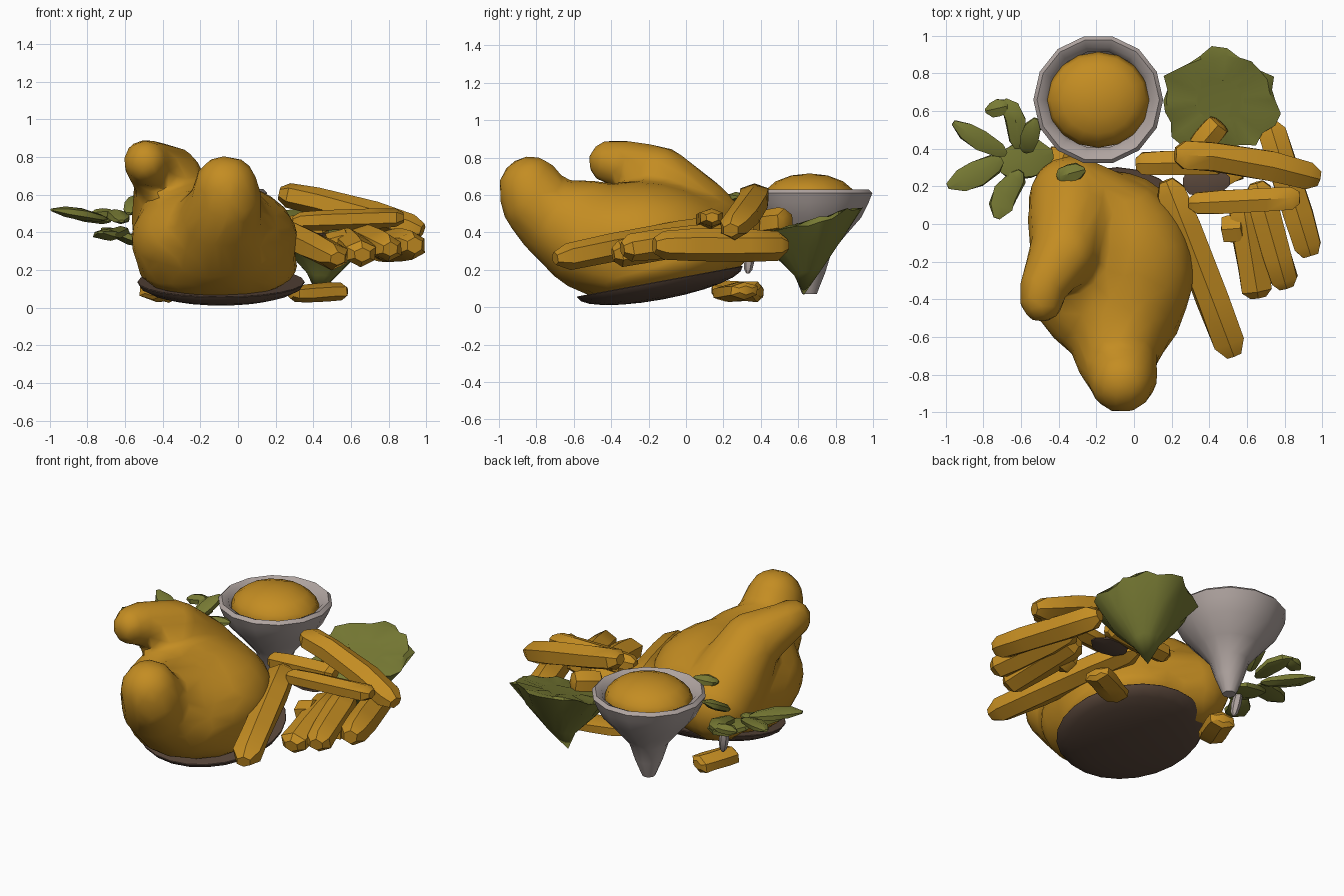
import bpy, bmesh, math, random
from mathutils import Vector, Matrix

if "Cube" in bpy.data.objects:
    bpy.data.objects.remove(bpy.data.objects["Cube"])
random.seed(4)

def mat(name, c):
    m = bpy.data.materials.new(name)
    m.diffuse_color = (*c, 1)
    m.use_nodes = True
    m.node_tree.nodes["Principled BSDF"].inputs["Base Color"].default_value = m.diffuse_color
    return m

GOLD = mat("roast gold", (0.55, 0.265, 0.016))
GREEN = mat("leaf green", (0.19, 0.20, 0.035))
GREY = mat("cup grey", (0.43, 0.37, 0.35))
BROWN = mat("dark brown", (0.10, 0.062, 0.043))

def finish(bm, name, m, angle=40):
    bmesh.ops.recalc_face_normals(bm, faces=bm.faces)
    me = bpy.data.meshes.new(name)
    bm.to_mesh(me)
    bm.free()
    o = bpy.data.objects.new(name, me)
    bpy.context.collection.objects.link(o)
    me.materials.append(m)
    bpy.ops.object.select_all(action='DESELECT')
    o.select_set(True)
    bpy.context.view_layer.objects.active = o
    if angle:
        bpy.ops.object.shade_smooth_by_angle(angle=math.radians(angle))
    return o

def ball(bm, c, r, seg=20, rot=None):
    r = r if isinstance(r, tuple) else (r, r, r)
    M = Matrix.Translation(c) @ (rot or Matrix()) @ Matrix.Diagonal((*r, 1))
    bmesh.ops.create_uvsphere(bm, u_segments=seg, v_segments=seg // 2, radius=1, matrix=M)

def chain(bm, pts):
    # overlapping balls blended between key points (x, y, z, r)
    for a, b in zip(pts, pts[1:]):
        for i in range(7):
            p = Vector(a).lerp(Vector(b), i / 6)
            ball(bm, p[:3], p[3])

def bar(name, m, pts, w, h, profile, n=6, jit=0.0):
    # faceted bar swept along pts; profile = (position along, width factor)
    bm = bmesh.new()
    pts = [Vector(p) for p in pts]
    rings = []
    for t, k in profile:
        f = t * (len(pts) - 1)
        i = min(int(f), len(pts) - 2)
        d = (pts[i + 1] - pts[i]).normalized()
        side = d.cross(Vector((0, 0, 1))).normalized()
        up = side.cross(d)
        c = pts[i].lerp(pts[i + 1], f - i)
        ring = []
        for s in range(n):
            a = 2 * math.pi * (s + 0.5) / n
            j = 1 + random.uniform(-jit, jit)
            ring.append(bm.verts.new(c + side * math.cos(a) * w * k * j + up * math.sin(a) * h * k * j))
        rings.append(ring)
    for A, B in zip(rings, rings[1:]):
        for s in range(n):
            bm.faces.new((A[s], A[(s + 1) % n], B[(s + 1) % n], B[s]))
    bm.faces.new(rings[0])
    bm.faces.new(rings[-1])
    return finish(bm, name, m, 35)

TILT = Matrix.Rotation(math.radians(10.5), 4, 'X')

# roast bird body with two raised drumsticks
bm = bmesh.new()
ball(bm, (-0.125, -0.25, 0.36), (0.445, 0.49, 0.315), 32)
ball(bm, (-0.11, -0.17, 0.225), (0.43, 0.46, 0.17), 32, TILT)
ball(bm, (-0.09, -0.42, 0.33), (0.36, 0.36, 0.27), 32)
chain(bm, [(-0.33, 0.04, 0.46, 0.24), (-0.37, -0.15, 0.68, 0.185), (-0.485, -0.33, 0.77, 0.125),
           (-0.49, -0.405, 0.775, 0.12)])
chain(bm, [(-0.08, -0.5, 0.38, 0.30), (-0.10, -0.69, 0.46, 0.22), (-0.06, -0.80, 0.56, 0.19),
           (-0.065, -0.83, 0.635, 0.175)])
chain(bm, [(-0.05, 0.0, 0.35, 0.24), (-0.33, 0.13, 0.38, 0.235)])
body = finish(bm, "roast_body", GOLD, 0)
md = body.modifiers.new("blend", 'REMESH')
md.mode = 'VOXEL'
md.voxel_size = 0.03
md = body.modifiers.new("soften", 'SMOOTH')
md.iterations = 5
md.factor = 0.5
md = body.modifiers.new("facet", 'DECIMATE')
md.ratio = 0.08
for md in list(body.modifiers):
    bpy.ops.object.modifier_apply(modifier=md.name)
bpy.ops.object.shade_smooth_by_angle(angle=math.radians(40))

# dark browned underside: lower half of a tilted shallow dish
bm = bmesh.new()
O = Vector((-0.09, -0.14, 0.135))
ball(bm, O, (0.445, 0.45, 0.095), 24, TILT)
bmesh.ops.bisect_plane(bm, geom=bm.verts[:] + bm.edges[:] + bm.faces[:], plane_co=O + Vector((0, 0, 0.004)),
                       plane_no=TILT.to_3x3() @ Vector((0, 0, 1)), clear_outer=True)
bmesh.ops.holes_fill(bm, edges=bm.edges[:], sides=0)
finish(bm, "browned_base", BROWN)

# funnel cup, lathed
CX, CY, N = -0.19, 0.66, 14
prof = [(0.04, 0.07), (0.085, 0.18), (0.12, 0.29), (0.195, 0.38), (0.285, 0.48), (0.325, 0.56),
        (0.345, 0.61), (0.325, 0.63), (0.285, 0.61), (0.26, 0.56)]
bm = bmesh.new()
rings = [[bm.verts.new((CX + r * math.cos(2 * math.pi * i / N), CY + r * math.sin(2 * math.pi * i / N), z))
          for i in range(N)] for r, z in prof]
for A, B in zip(rings, rings[1:]):
    for i in range(N):
        bm.faces.new((A[i], A[(i + 1) % N], B[(i + 1) % N], B[i]))
bm.faces.new(rings[0])
finish(bm, "sauce_cup", GREY)

# domed filling of the cup
bm = bmesh.new()
ball(bm, (CX, CY, 0.57), (0.275, 0.255, 0.145), 16)
bmesh.ops.bisect_plane(bm, geom=bm.verts[:] + bm.edges[:] + bm.faces[:], plane_co=(0, 0, 0.562),
                       plane_no=(0, 0, -1), clear_outer=True)
finish(bm, "cup_filling", GOLD)

# ragged lettuce cone, tilted rim
bm = bmesh.new()
N = 26
tip = bm.verts.new((0.42, 0.63, 0.065))
def leaf_ring(k, lift, rag):
    out = []
    for i in range(N):
        a = 2 * math.pi * i / N
        f = k * (1 + rag * random.uniform(-1, 1))
        y = 0.655 + 0.275 * f * math.sin(a)
        out.append(bm.verts.new((0.455 + 0.325 * f * math.cos(a), y,
                                 lift + 0.28 * (y - 0.65) + rag * 0.2 * random.uniform(-1, 1))))
    return out
rings = [leaf_ring(0.28, 0.19, 0.02), leaf_ring(0.68, 0.33, 0.03), leaf_ring(0.97, 0.45, 0.1),
         leaf_ring(0.85, 0.46, 0.04), leaf_ring(0.4, 0.45, 0.04)]
for i in range(N):
    j = (i + 1) % N
    bm.faces.new((tip, rings[0][i], rings[0][j]))
    for A, B in zip(rings, rings[1:]):
        bm.faces.new((A[i], A[j], B[j], B[i]))
bm.faces.new(rings[-1])
finish(bm, "lettuce", GREEN, 40)

# herb sprig leaves: path, half width
LEAF = [(0, 0.25), (0.12, 0.75), (0.45, 1), (0.75, 0.9), (1, 0.25)]
herbs = [
    ([(-0.68, 0.37, 0.46), (-0.83, 0.45, 0.49), (-0.96, 0.54, 0.52)], 0.06),
    ([(-0.62, 0.40, 0.46), (-0.63, 0.57, 0.49), (-0.69, 0.66, 0.50)], 0.06),
    ([(-0.66, 0.63, 0.50), (-0.79, 0.60, 0.49)], 0.05),
    ([(-0.70, 0.34, 0.47), (-0.85, 0.26, 0.50), (-0.99, 0.20, 0.52)], 0.075),
    ([(-0.60, 0.28, 0.42), (-0.69, 0.15, 0.38), (-0.73, 0.03, 0.40)], 0.075),
    ([(-0.72, 0.30, 0.42), (-0.56, 0.35, 0.36), (-0.43, 0.37, 0.34)], 0.11),
    ([(-0.58, 0.38, 0.50), (-0.52, 0.56, 0.60)], 0.055),
    ([(-0.41, 0.25, 0.58), (-0.26, 0.29, 0.59)], 0.055),
]
for i, (p, w) in enumerate(herbs):
    bar(f"herb_leaf_{i + 1}", GREEN, p, w, 0.03, LEAF, 6, 0.12)
bar("herb_stem", GREY, [(-0.50, 0.33, 0.18), (-0.53, 0.35, 0.36)], 0.03, 0.03, LEAF)

# fries and small crumbs: path, half width, half height
FRY = [(0, 0.45), (0.07, 0.9), (0.3, 1), (0.7, 1), (0.93, 0.95), (1, 0.5)]
fries = [
    ([(0.22, 0.37, 0.61), (0.55, 0.35, 0.54), (0.98, 0.24, 0.41)], 0.09, 0.075),
    ([(0.01, 0.32, 0.41), (0.48, 0.33, 0.43)], 0.075, 0.065),
    ([(0.29, 0.11, 0.46), (0.88, 0.14, 0.48)], 0.07, 0.055),
    ([(0.17, 0.23, 0.43), (0.34, -0.20, 0.36), (0.53, -0.70, 0.26)], 0.095, 0.075),
    ([(0.57, 0.16, 0.37), (0.66, -0.39, 0.28)], 0.095, 0.075),
    ([(0.65, 0.22, 0.39), (0.81, -0.34, 0.31)], 0.09, 0.075),
    ([(0.72, 0.54, 0.33), (0.94, -0.17, 0.33)], 0.09, 0.085),
    ([(0.46, 0.54, 0.46), (0.34, 0.40, 0.44)], 0.075, 0.075),
    ([(0.47, -0.03, 0.33), (0.59, -0.02, 0.36)], 0.08, 0.065),
    ([(0.28, 0.20, 0.07), (0.57, 0.32, 0.09)], 0.09, 0.05),
    ([(-0.46, 0.15, 0.09), (-0.36, 0.40, 0.08)], 0.09, 0.055),
]
for i, (p, w, h) in enumerate(fries):
    bar(f"fry_{i + 1}", GOLD, p, w, h, FRY, 6, 0.08)

# dark slice lying between the fries
bar("dark_slice", BROWN, [(0.26, 0.22, 0.38), (0.51, 0.23, 0.38)], 0.09, 0.02, LEAF, 8)
